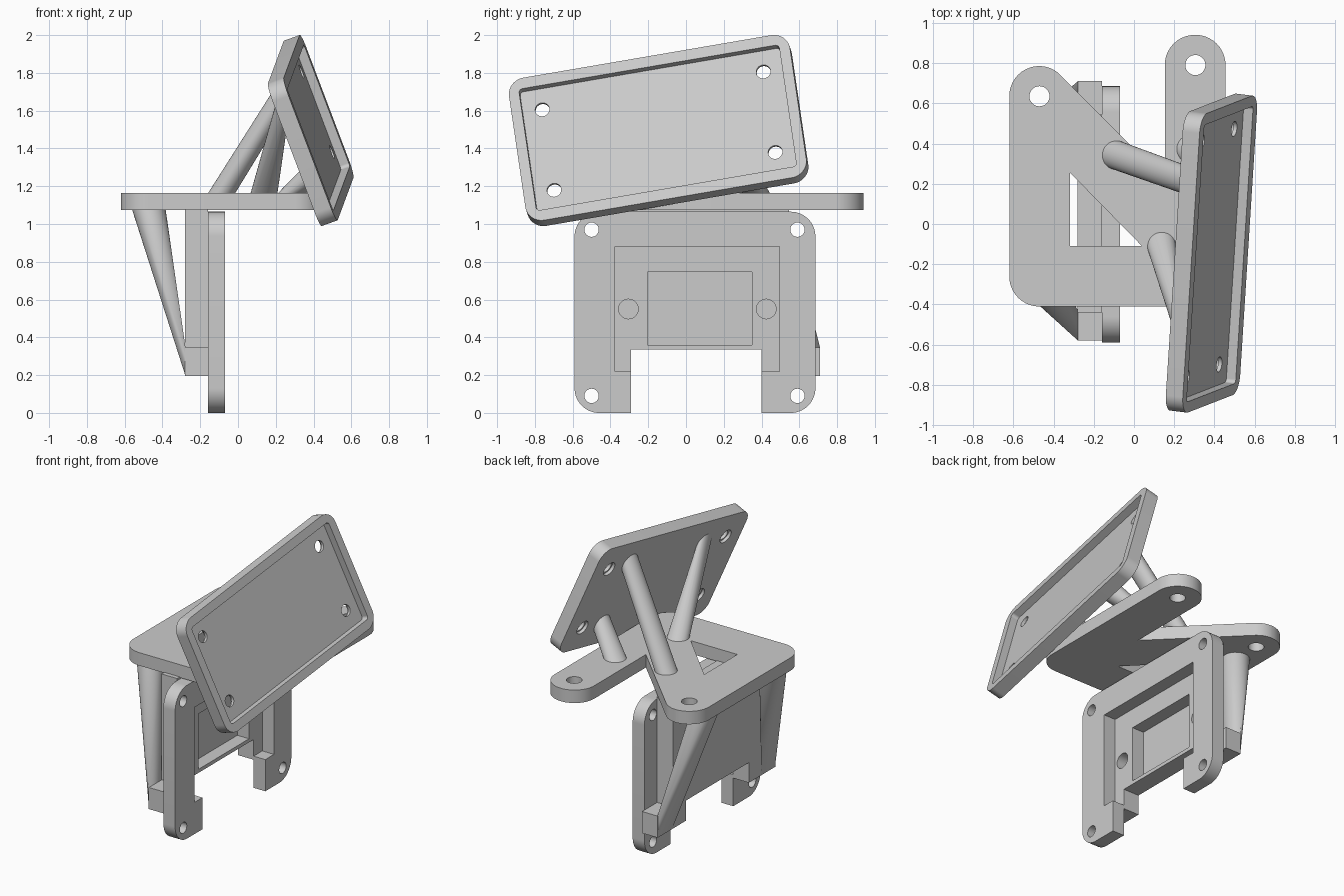
import bpy, bmesh
from math import sin, cos, tan, pi
from mathutils import Vector, Matrix

cube = bpy.data.objects.get("Cube")
if cube:
    bpy.data.objects.remove(cube, do_unlink=True)

GREY = (0.6, 0.6, 0.6, 1)
mat = bpy.data.materials.new("plain grey")
mat.use_nodes = True
mat.diffuse_color = GREY
mat.node_tree.nodes["Principled BSDF"].inputs["Base Color"].default_value = GREY


def finish(name, bm):
    """Turn a bmesh into a named, smooth-by-angle object."""
    bmesh.ops.remove_doubles(bm, verts=bm.verts, dist=0.0002)
    bmesh.ops.recalc_face_normals(bm, faces=bm.faces)
    mesh = bpy.data.meshes.new(name)
    bm.to_mesh(mesh)
    bm.free()
    obj = bpy.data.objects.new(name, mesh)
    bpy.context.collection.objects.link(obj)
    mesh.materials.append(mat)
    bpy.ops.object.select_all(action='DESELECT')
    obj.select_set(True)
    bpy.context.view_layer.objects.active = obj
    bpy.ops.object.shade_smooth_by_angle(angle=pi / 6)
    return obj


def outline(corners, steps=12):
    """Closed 2D loop from corners (x, y[, fillet radius])."""
    pts = [Vector(c[:2]) for c in corners]
    loop = []
    for i, p in enumerate(pts):
        r = corners[i][2] if len(corners[i]) > 2 else 0
        if not r:
            loop.append(p)
            continue
        a = (pts[i - 1] - p).normalized()
        b = (pts[(i + 1) % len(pts)] - p).normalized()
        half = a.angle(b) / 2
        c = p + (a + b).normalized() * r / sin(half)
        v0, v1 = p + a * r / tan(half) - c, p + b * r / tan(half) - c
        loop += [c + v0.lerp(v1, k / steps).normalized() * r for k in range(steps + 1)]
    return loop


def rect(x0, x1, y0, y1, r=0):
    return outline([(x0, y0, r), (x1, y0, r), (x1, y1, r), (x0, y1, r)])


def circle(x, y, r, n=32):
    return [Vector((x + r * cos(2 * pi * k / n), y + r * sin(2 * pi * k / n))) for k in range(n)]


def slab(name, layers, frame):
    """Stack flat layers (low, high, loops) along the frame's local z; inner loops are holes."""
    bm = bmesh.new()
    for low, high, loops in layers:
        curve = bpy.data.curves.new(name, 'CURVE')
        curve.dimensions, curve.fill_mode = '2D', 'BOTH'
        curve.extrude = (high - low) / 2
        for loop in loops:
            spline = curve.splines.new('POLY')
            spline.points.add(len(loop) - 1)
            for point, co in zip(spline.points, loop):
                point.co = (co.x, co.y, 0, 1)
            spline.use_cyclic_u = True
        temp = bpy.data.objects.new(name, curve)
        bpy.context.collection.objects.link(temp)
        bpy.context.view_layer.update()
        mesh = bpy.data.meshes.new_from_object(
            temp.evaluated_get(bpy.context.evaluated_depsgraph_get()))
        mesh.transform(frame @ Matrix.Translation((0, 0, (low + high) / 2)))
        bm.from_mesh(mesh)
        bpy.data.objects.remove(temp, do_unlink=True)
        bpy.data.meshes.remove(mesh)
        bpy.data.curves.remove(curve)
    return finish(name, bm)


def hull(name, points):
    bm = bmesh.new()
    verts = [bm.verts.new(p) for p in points]
    res = bmesh.ops.convex_hull(bm, input=verts)
    junk = {e for e in res["geom_interior"] + res["geom_unused"] if isinstance(e, bmesh.types.BMVert)}
    bmesh.ops.delete(bm, geom=list(junk), context='VERTS')
    bmesh.ops.dissolve_limit(bm, angle_limit=0.01, verts=bm.verts, edges=bm.edges)
    return finish(name, bm)


def frame_of(x, y, z, origin=(0, 0, 0)):
    m = Matrix((x, y, z)).transposed().to_4x4()
    m.translation = origin
    return m


UPRIGHT = frame_of((0, 1, 0), (0, 0, 1), (1, 0, 0))

# Upright mounting frame, an inverted U with screw holes
screw_holes = [circle(y, z, 0.038) for y in (-0.5, 0.59) for z in (0.09, 0.97)]
frame_loop = outline([
    (-0.59, 1.065, 0.13), (0.685, 1.065, 0.13), (0.685, 0, 0.13), (0.4, 0),
    (0.4, 0.22), (0.495, 0.22), (0.495, 0.88), (-0.375, 0.88),
    (-0.375, 0.22), (-0.29, 0.22), (-0.29, 0), (-0.59, 0, 0.13)])
slab("mounting_frame", [(-0.16, -0.07, [frame_loop] + screw_holes)], UPRIGHT)

# Housing behind the frame, with feet, inner window and two blind holes
house_loop = outline([
    (-0.58, 0.195), (-0.29, 0.195), (-0.29, 0.335), (0.4, 0.335), (0.4, 0.195),
    (0.71, 0.195), (0.71, 0.345), (0.545, 0.345), (0.545, 1.08),
    (-0.44, 1.08), (-0.44, 0.345), (-0.58, 0.345)])
window = rect(-0.205, 0.35, 0.36, 0.745)
pegs = [circle(y, 0.55, 0.052) for y in (-0.305, 0.425)]
slab("rear_housing", [(-0.28, -0.25, [house_loop]),
                      (-0.25, -0.16, [house_loop, window] + pegs)], UPRIGHT)

# Horizontal platform with two fingers and a triangular opening
R = 0.149
platform_loop = outline([
    (-0.62, 0.785, R), (-0.41, 0.785, R), (0.153, 0.222), (0.153, 0.94, R),
    (0.455, 0.94, R), (0.455, -0.41, R), (-0.62, -0.41, R)])
opening = outline([(-0.318, 0.255), (-0.318, -0.11), (0.04, -0.11)])
slab("platform", [(1.075, 1.165, [platform_loop, opening, circle(-0.47, 0.635, 0.05),
                                  circle(0.305, 0.79, 0.05)])], Matrix())

# Tilted tray: raised rim, floor and counterbored holes
normal = Vector((0.933, -0.117, 0.336)).normalized()
along = Vector((0.061, 0.984, 0.168))
along = (along - normal * along.dot(normal)).normalized()
TRAY = frame_of(along, normal.cross(along), normal, (0.427, -0.15, 1.51))
tray_loop = rect(-0.756, 0.756, -0.407, 0.407, 0.09)
recess = rect(-0.7, 0.7, -0.347, 0.347, 0.02)


def tray_holes(r):
    return [circle(u, v, r) for u in (-0.595, 0.595) for v in (-0.23, 0.23)]


slab("tilted_tray", [(-0.05, 0, [tray_loop, recess]),
                     (-0.07, -0.05, [tray_loop] + tray_holes(0.038)),
                     (-0.09, -0.07, [tray_loop] + tray_holes(0.05))], TRAY)


def ring(x, y, z, r):
    return [p.to_3d() + Vector((0, 0, z)) for p in circle(x, y, r)]


# Upper struts from the platform to the back of the tray
for name, base, top in (("upper_strut_high_rear", (-0.095, 0.345), (0.386, 0.24)),
                        ("upper_strut_high_front", (0.135, -0.10), (-0.386, 0.24)),
                        ("upper_strut_low_rear", (0.27, 0.38), (0.386, -0.24))):
    hull(name, ring(*base, 1.15, 0.072) + [TRAY @ p for p in ring(*top, -0.08, 0.07)])

# Lower struts from the housing feet to the underside of the platform
for name, top_y, ys in (("lower_strut_rear", 0.43, (0.55, 0.71)),
                        ("lower_strut_front", -0.28, (-0.58, -0.43))):
    foot = [Vector((-0.278, y, z)) for y in ys for z in (0.195, 0.345)]
    hull(name, ring(-0.475, top_y, 1.09, 0.09) + foot)
